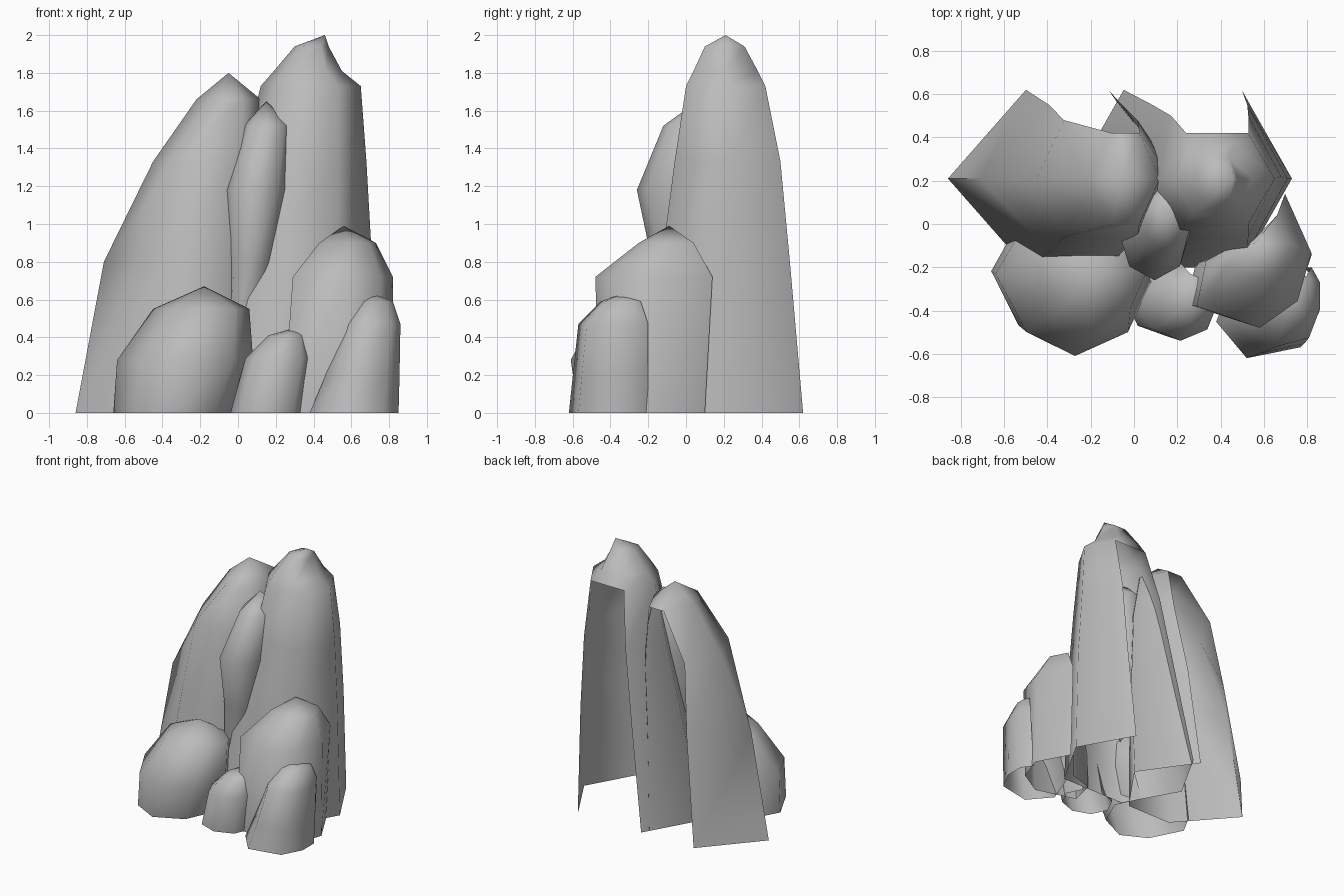
import bpy, bmesh, math

default = bpy.data.objects.get("Cube")
if default:
    bpy.data.objects.remove(default)

# Single stone colour
stone = bpy.data.materials.new("stone_grey")
stone.use_nodes = True
grey = (0.5, 0.5, 0.5, 1)
stone.diffuse_color = grey
stone.node_tree.nodes["Principled BSDF"].inputs["Base Color"].default_value = grey


def hexagon(a, b):
    """Unit outline pointed at the x ends, with its long sides from a to b."""
    return [(1, .5), (b, 1), (a, 1), (0, .5), (a, 0), (b, 0)]


def octagon():
    turn = math.tau / 8
    return [(.5 + .5 * math.cos(i * turn), .5 + .5 * math.sin(i * turn)) for i in range(8)]


def rock(name, outlines, rings, apex, open_back=True):
    """Loft rings (z, x min, x max, y min, y max) up to an apex; the base stays open.
    Each ring has its unit outline; open_back leaves out the rear side, between points 1 and 2."""
    bm = bmesh.new()
    loops = [[bm.verts.new((x0 + u * (x1 - x0), y0 + v * (y1 - y0), z)) for u, v in outline]
             for outline, (z, x0, x1, y0, y1) in zip(outlines, rings)]
    n = len(outlines[0])
    for low, high in zip(loops, loops[1:]):
        for i in range(n):
            if open_back and i == 1 and low[i].co.z < 1.7:
                continue
            j = (i + 1) % n
            bm.faces.new((low[i], low[j], high[j], high[i]))
    tip = bm.verts.new(apex)
    for i in range(n):
        bm.faces.new((loops[-1][i], loops[-1][(i + 1) % n], tip))
    mesh = bpy.data.meshes.new(name)
    bm.to_mesh(mesh)
    bm.free()
    mesh.materials.append(stone)
    obj = bpy.data.objects.new(name, mesh)
    bpy.context.collection.objects.link(obj)
    bpy.ops.object.select_all(action='DESELECT')
    obj.select_set(True)
    bpy.context.view_layer.objects.active = obj
    bpy.ops.object.shade_smooth_by_angle(angle=math.radians(80))


# Two tall pillars, hollow at the rear
rock("tall_pillar", [hexagon(.23, .77)] * 6, [
    (0, -.28, .73, -.2, .62), (.8, -.1, .71, -.13, .55), (1.33, .02, .68, -.06, .5),
    (1.73, .12, .65, 0, .42), (1.81, .19, .55, .04, .38), (1.94, .3, .48, .1, .31)],
    (.46, .21, 2))
wide, blunt = hexagon(.35, .72), hexagon(.2, .74)
rock("leaning_pillar", [wide, wide, blunt, wide], [
    (0, -.86, .17, -.2, .62), (.8, -.71, .2, -.13, .55), (1.33, -.45, .18, -.06, .48),
    (1.66, -.22, .12, 0, .42)],
    (-.05, .21, 1.8))

# Narrow spindle wedged between the pillars
rock("middle_spindle", [octagon()] * 4, [
    (.45, -.05, .05, -.14, .02), (.8, -.06, .2, -.18, .12), (1.18, -.07, .26, -.26, .18),
    (1.52, .03, .28, -.12, .2)],
    (.15, .06, 1.65), open_back=False)

# Boulders around the front, with their rears buried in the pillars
round_front = [(1, .62), (.85, 1), (.14, 1), (0, .69), (.2, .2), (.51, 0), (.85, .2)]
rock("left_boulder", [round_front] * 3, [
    (0, -.66, -.03, -.57, -.06), (.28, -.64, .08, -.61, -.06), (.55, -.45, .06, -.47, -.06)],
    (-.18, -.22, .67))

skewed = [(1, .56), (.77, 1), (.4, .6), (.08, .5), (0, .16), (.55, 0), (.88, .2)]
rock("right_boulder", [skewed] * 3, [
    (0, .24, .82, -.46, .1), (.72, .29, .82, -.48, .14), (.9, .43, .73, -.25, .04)],
    (.56, -.09, .99))

rock("front_pebble", [octagon()] * 3, [
    (0, -.04, .35, -.52, -.18), (.29, .04, .39, -.54, -.18), (.41, .16, .36, -.45, -.23)],
    (.3, -.34, .45))

corner = [(1, .81), (.87, 1), (.2, 1), (0, .4), (.3, 0), (.83, .12), (1, .48)]
rock("corner_pebble", [corner] * 4, [
    (0, .38, .85, -.62, -.2), (.19, .46, .855, -.6, -.2), (.47, .56, .86, -.57, -.2),
    (.59, .64, .82, -.45, -.24)],
    (.72, -.34, .63))
